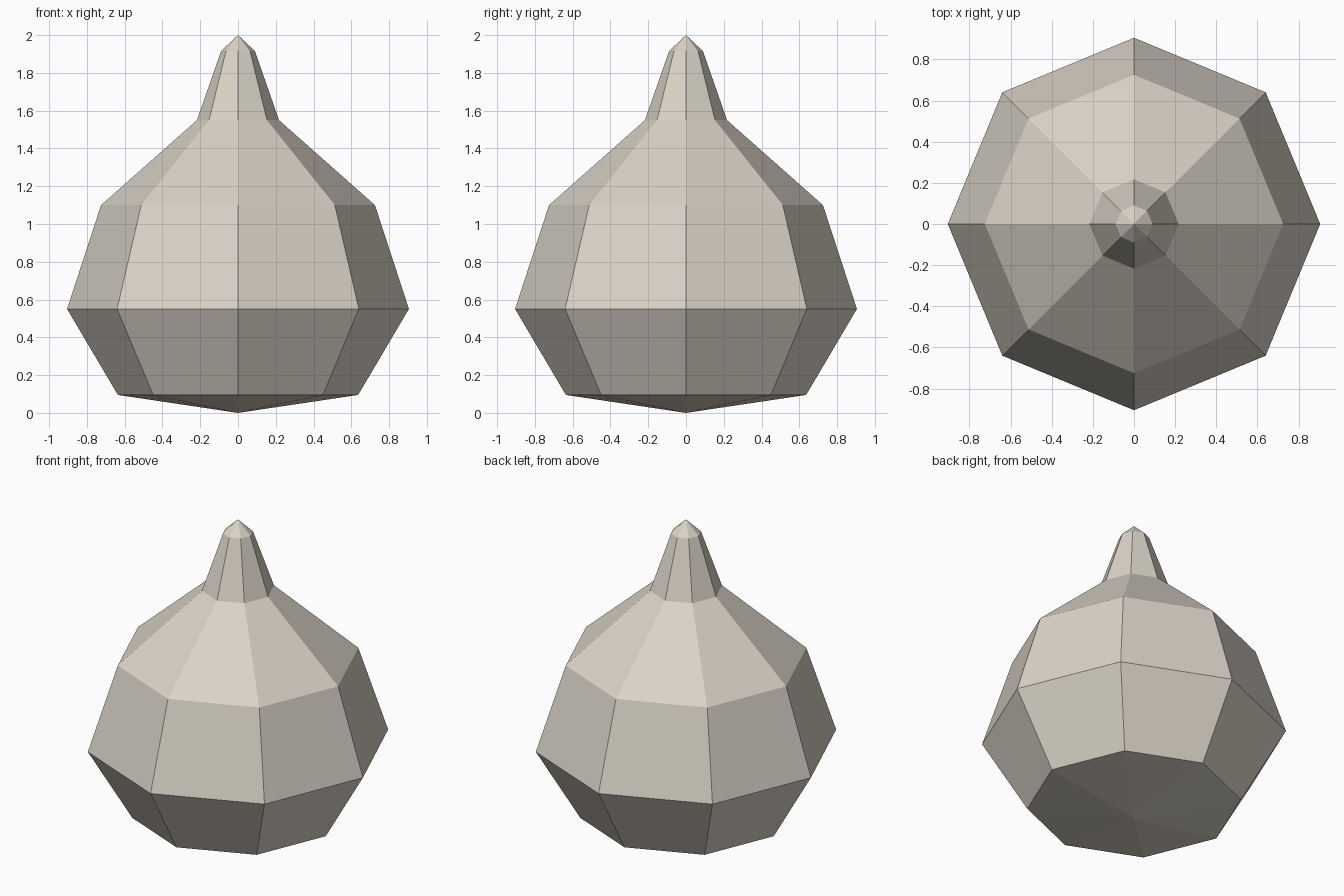
import bpy
import bmesh
import math

cube = bpy.data.objects.get("Cube")
if cube:
    bpy.data.objects.remove(cube, do_unlink=True)

SIDES = 8

# Pale clay colour for the whole body
clay = bpy.data.materials.new("pale_clay")
clay.use_nodes = True
colour = (0.70, 0.65, 0.57, 1.0)
clay.diffuse_color = colour
clay.node_tree.nodes["Principled BSDF"].inputs["Base Color"].default_value = colour

# Silhouette rings (radius, height) between the two pole points
rings = [(0.636, 0.095), (0.905, 0.55), (0.725, 1.10), (0.217, 1.55), (0.09, 1.915)]

bm = bmesh.new()
bottom = bm.verts.new((0, 0, 0))
top = bm.verts.new((0, 0, 2))
loops = []
for radius, height in rings:
    angles = [math.tau * i / SIDES for i in range(SIDES)]
    loops.append([bm.verts.new((radius * math.cos(a), radius * math.sin(a), height))
                  for a in angles])

# Pole fans and the bands between rings
for i in range(SIDES):
    j = (i + 1) % SIDES
    bm.faces.new((bottom, loops[0][j], loops[0][i]))
    bm.faces.new((top, loops[-1][i], loops[-1][j]))
    for low, high in zip(loops, loops[1:]):
        bm.faces.new((low[i], low[j], high[j], high[i]))

bmesh.ops.recalc_face_normals(bm, faces=bm.faces)
mesh = bpy.data.meshes.new("bulb_body")
bm.to_mesh(mesh)
bm.free()
mesh.materials.append(clay)
body = bpy.data.objects.new("bulb_body", mesh)
bpy.context.collection.objects.link(body)
